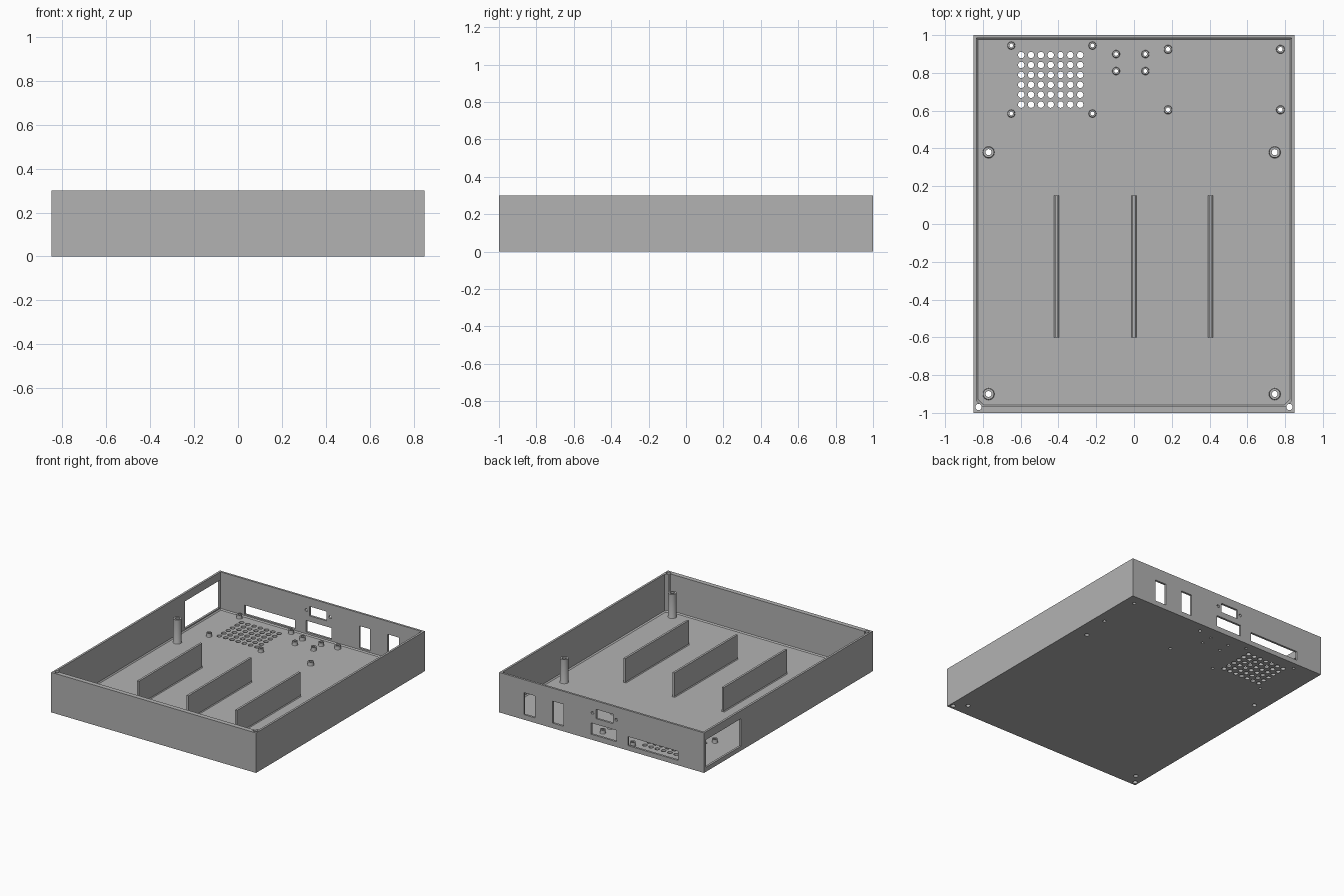
import bpy, bmesh, math
from mathutils import Matrix, Vector

if "Cube" in bpy.data.objects:
    bpy.data.objects.remove(bpy.data.objects["Cube"], do_unlink=True)

GREY = (0.448, 0.448, 0.448, 1)
mat = bpy.data.materials.new("plain grey")
mat.use_nodes = True
mat.diffuse_color = GREY
mat.node_tree.nodes["Principled BSDF"].inputs["Base Color"].default_value = GREY

W, D, H = 0.85, 1.0, 0.3
FLOOR, WALL, FRONT = 0.018, 0.016, 0.035


def finish(name, bm):
    bmesh.ops.recalc_face_normals(bm, faces=bm.faces)
    me = bpy.data.meshes.new(name)
    bm.to_mesh(me)
    bm.free()
    me.materials.append(mat)
    ob = bpy.data.objects.new(name, me)
    bpy.context.collection.objects.link(ob)
    return ob


def add_box(bm, lo, hi):
    lo, hi = Vector(lo), Vector(hi)
    bmesh.ops.create_cube(bm, size=1, matrix=Matrix.Translation((lo + hi) / 2)
                          @ Matrix.Diagonal((*(hi - lo), 1)))


def add_rod(bm, centre, r, depth, rot=Matrix(), sides=20):
    bmesh.ops.create_cone(bm, cap_ends=True, segments=sides, radius1=r, radius2=r,
                          depth=depth, matrix=Matrix.Translation(centre) @ rot)


def smooth(ob):
    bpy.ops.object.select_all(action='DESELECT')
    ob.select_set(True)
    bpy.context.view_layer.objects.active = ob
    bpy.ops.object.shade_smooth_by_angle(angle=math.radians(30))


def cut(ob, cutter):
    cutter.hide_render = True
    mod = ob.modifiers.new("cut", 'BOOLEAN')
    mod.operation, mod.solver, mod.object = 'DIFFERENCE', 'EXACT', cutter
    bpy.context.view_layer.objects.active = ob
    bpy.ops.object.modifier_apply(modifier=mod.name)
    bpy.data.objects.remove(cutter, do_unlink=True)


def cavity_ring(bm, z, inset):
    # inner outline with the two front corners cut off for the screw bosses
    x, back, front, c = W - WALL - inset, D - WALL - inset, -D + FRONT + inset, 0.03
    pts = [(x, back), (-x, back), (-x, front + c), (-x + c, front),
           (x - c, front), (x, front + c)]
    return [bm.verts.new((px, py, z)) for px, py in pts]


def standoff(name, x, y, r, bore, top, flare):
    # hollow post with a flared foot, spun from its half section
    bm = bmesh.new()
    z0 = FLOOR - 0.002
    prof = [(bore, z0), (r + flare, z0), (r + flare, FLOOR), (r + flare * 0.3, FLOOR + flare * 0.3),
            (r, FLOOR + flare), (r, top), (bore, top)]
    vs = [bm.verts.new((px, 0, pz)) for px, pz in prof]
    es = [bm.edges.new((vs[i], vs[(i + 1) % len(vs)])) for i in range(len(vs))]
    bmesh.ops.spin(bm, geom=vs + es, cent=(0, 0, 0), axis=(0, 0, 1),
                   angle=math.tau, steps=24, use_merge=True)
    bmesh.ops.remove_doubles(bm, verts=bm.verts, dist=1e-5)
    ob = finish(name, bm)
    ob.location = (x, y, 0)
    smooth(ob)


# Tray shell
bm = bmesh.new()
add_box(bm, (-W, -D, 0), (W, D, H))
tray = finish("tray", bm)

# Hollow with a small fillet around the floor
bm = bmesh.new()
rings = [cavity_ring(bm, FLOOR, 0.008), cavity_ring(bm, FLOOR + 0.008, 0),
         cavity_ring(bm, H + 0.05, 0)]
bm.faces.new(rings[0])
bm.faces.new(rings[-1])
for a, b in zip(rings, rings[1:]):
    for i in range(len(a)):
        j = (i + 1) % len(a)
        bm.faces.new((a[i], a[j], b[j], b[i]))
cut(tray, finish("hollow_cutter", bm))

# Post groups: name, positions, radius, bore, top, flare
tall = [(x, y) for x in (-0.77, 0.745) for y in (0.38, -0.9)]
fan = [(x, y) for x in (-0.65, -0.22) for y in (0.945, 0.585)]
small = [(x, y) for x in (-0.095, 0.06) for y in (0.9, 0.81)]
board = [(x, y) for x in (0.18, 0.775) for y in (0.925, 0.605)]
groups = [("lid_post", tall, 0.029, 0.016, 0.2, 0.006),
          ("fan_standoff", fan, 0.019, 0.01, 0.047, 0.005),
          ("small_standoff", small, 0.019, 0.01, 0.047, 0.005),
          ("board_standoff", board, 0.021, 0.012, 0.047, 0.005)]

# Openings: back ports, side window, vent grid, screw holes
bm = bmesh.new()
ports = [(0.552, 0.646, 0.038, 0.203), (0.318, 0.408, 0.038, 0.203),
         (-0.095, 0.046, 0.168, 0.238), (-0.125, 0.087, 0.04, 0.125),
         (-0.634, -0.217, 0.036, 0.104)]
for x0, x1, z0, z1 in ports:
    add_box(bm, (x0, D - 0.05, z0), (x1, D + 0.05, z1))
for x in (-0.122, 0.076):
    add_rod(bm, (x, D, 0.204), 0.011, 0.1, Matrix.Rotation(math.pi / 2, 4, 'X'))
add_box(bm, (-W - 0.05, 0.56, 0.034), (-W + 0.05, 0.975, 0.24))
for i in range(7):
    for j in range(6):
        add_rod(bm, (-0.597 + i * 0.052, 0.632 + j * 0.0525, 0), 0.017, 0.1)
for _, spots, _, bore, _, _ in groups:
    for x, y in spots:
        add_rod(bm, (x, y, 0), bore, 0.1, sides=24)
for s in (-1, 1):
    add_rod(bm, (s * 0.823, -0.969, H / 2), 0.017, H + 0.2)
cut(tray, finish("opening_cutter", bm))
smooth(tray)

# Hollow posts on the floor
for name, spots, r, bore, top, flare in groups:
    for k, (x, y) in enumerate(spots):
        standoff(f"{name}_{k + 1}", x, y, r, bore, top, flare)

# Upright dividers with flared feet
for k, x in enumerate((-0.41, 0, 0.405)):
    bm = bmesh.new()
    half = [(0.013, FLOOR - 0.002), (0.013, FLOOR), (0.008, FLOOR + 0.006), (0.008, 0.2)]
    prof = half + [(-px, pz) for px, pz in reversed(half)]
    face = bm.faces.new([bm.verts.new((x + px, -0.6, pz)) for px, pz in prof])
    ext = bmesh.ops.extrude_face_region(bm, geom=[face], use_keep_orig=True)
    bmesh.ops.translate(bm, vec=(0, 0.75, 0),
                        verts=[g for g in ext["geom"] if isinstance(g, bmesh.types.BMVert)])
    finish(f"divider_{k + 1}", bm)
